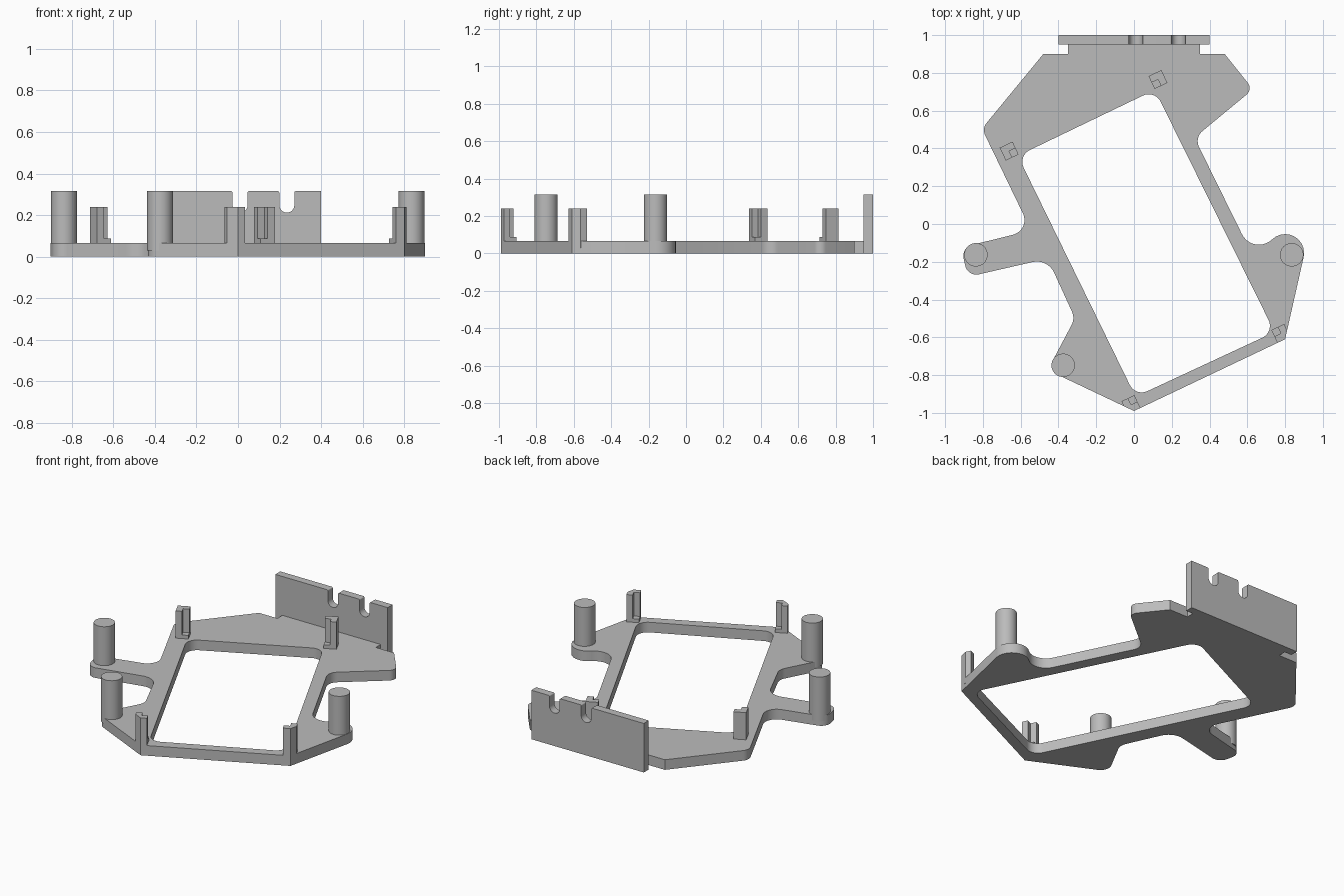
import bpy, bmesh, math
from mathutils import Vector, Matrix

cube = bpy.data.objects.get("Cube")
if cube:
    bpy.data.objects.remove(cube, do_unlink=True)

grey = bpy.data.materials.new("light_grey")
grey.use_nodes = True
colour = (0.5, 0.5, 0.5, 1)
grey.diffuse_color = colour
grey.node_tree.nodes["Principled BSDF"].inputs["Base Color"].default_value = colour

BASE_TOP, CLIP_TOP, CLIP_STEP, TALL = 0.065, 0.24, 0.088, 0.315


def rounded(corners, steps=10):
    """Polygon from (x, y[, radius]) corners, with each radius turned into an arc."""
    out = []
    for i, c in enumerate(corners):
        p = Vector(c[:2])
        if len(c) == 2:
            out.append(p)
            continue
        a = (Vector(corners[i - 1][:2]) - p).normalized()
        b = (Vector(corners[(i + 1) % len(corners)][:2]) - p).normalized()
        half = a.angle(b) / 2
        centre = p + (a + b).normalized() * (c[2] / math.sin(half))
        start = p + a * (c[2] / math.tan(half)) - centre
        end = p + b * (c[2] / math.tan(half)) - centre
        sweep = start.angle_signed(end)
        for k in range(steps + 1):
            out.append(centre + Matrix.Rotation(-sweep * k / steps, 2) @ start)
    return out


def prism(name, loops, z0, z1, matrix=Matrix()):
    """Extrude a flat outline, with optional hole loops, from z0 to z1."""
    bm = bmesh.new()
    for loop in loops:
        vs = [bm.verts.new((p[0], p[1], z0)) for p in loop]
        for i, v in enumerate(vs):
            bm.edges.new((vs[i - 1], v))
    bmesh.ops.triangle_fill(bm, edges=bm.edges[:], use_beauty=True, normal=(0, 0, 1))
    ext = bmesh.ops.extrude_face_region(bm, geom=bm.faces[:], use_keep_orig=True)
    top = [g for g in ext["geom"] if isinstance(g, bmesh.types.BMVert)]
    bmesh.ops.translate(bm, verts=top, vec=(0, 0, z1 - z0))
    bmesh.ops.recalc_face_normals(bm, faces=bm.faces[:])
    bm.transform(matrix)
    mesh = bpy.data.meshes.new(name)
    bm.to_mesh(mesh)
    bm.free()
    mesh.materials.append(grey)
    obj = bpy.data.objects.new(name, mesh)
    bpy.context.collection.objects.link(obj)
    bpy.ops.object.select_all(action="DESELECT")
    obj.select_set(True)
    bpy.context.view_layer.objects.active = obj
    bpy.ops.object.shade_smooth_by_angle(angle=math.radians(30))
    return obj


# Base frame: outer outline and tilted rectangular opening
outline = [
    (0, -0.99), (0.8, -0.61), (0.976, 0.17, 0.1), (0.634, -0.181, 0.1),
    (0.32, 0.457, 0.07), (0.63, 0.713, 0.045), (0.48, 0.9), (0.35, 0.9),
    (0.35, 0.95), (-0.35, 0.95), (-0.35, 0.9), (-0.48, 0.9),
    (-0.805, 0.505, 0.06), (-0.545, -0.033, 0.08), (-0.915, -0.125, 0.06),
    (-0.88, -0.28, 0.06), (-0.457, -0.183, 0.1), (-0.312, -0.5, 0.08),
    (-0.457, -0.773, 0.065),
]
opening = [(0.008, -0.914, 0.07), (0.744, -0.572, 0.07),
           (0.11, 0.71, 0.07), (-0.615, 0.361, 0.07)]
prism("base_frame", [rounded(outline), rounded(opening)], 0, BASE_TOP)

# Upright back plate with two rounded slots
profile = [(-0.4, 0), (0.4, 0), (0.4, TALL)]
for x in (0.235, 0.01):
    profile += [(x + 0.036, TALL, 0.008), (x + 0.036, 0.212, 0.0355),
                (x - 0.036, 0.212, 0.0355), (x - 0.036, TALL, 0.008)]
profile.append((-0.4, TALL))
stand = Matrix.Translation((0, 1, 0)) @ Matrix.Rotation(math.pi / 2, 4, "X")
prism("back_plate", [rounded(profile)], 0, 0.05, stand)

# Round standoff pillars
for name, x, y in (("right_pillar", -0.837, -0.163), ("left_pillar", 0.835, -0.163),
                   ("front_pillar", -0.375, -0.748)):
    ring = [(x + 0.062 * math.cos(a), y + 0.062 * math.sin(a))
            for a in (math.tau * k / 48 for k in range(48))]
    prism(name, [ring], 0.03, TALL)

# Corner clips: L-shaped posts with a low step facing the opening
H = 0.0375
tilt = Matrix.Rotation(math.radians(25.4), 4, "Z")


def clip(name, x, y, post, step_x, step_y):
    place = Matrix.Translation((x, y, 0)) @ tilt
    prism(name + "_post", [post], 0.03, CLIP_TOP, place)
    step = [(step_x, step_y), (step_x + H, step_y),
            (step_x + H, step_y + H), (step_x, step_y + H)]
    prism(name + "_step", [step], 0.03, CLIP_STEP, place)


def back_post(side):
    return [(side * u, v) for u, v in
            ((-H, -H), (0, -H), (0, 0), (H, 0), (H, H), (-H, H))]


clip("back_right_clip", -0.661, 0.386, back_post(1), 0, -H)
clip("back_left_clip", 0.127, 0.765, back_post(-1), -H, -H)
clip("front_clip", 0, -0.99,
     [(0, 0), (H, 0), (H, H), (0, H), (0, 2 * H), (-H, 2 * H), (-H, 0.046)], 0, H)
clip("left_clip", 0.8, -0.61,
     [(-0.045, 0), (0, 0), (0.03, 0.038), (0.03, 2 * H),
      (H - 0.045, 2 * H), (H - 0.045, H), (-0.045, H)], -0.045, H)
